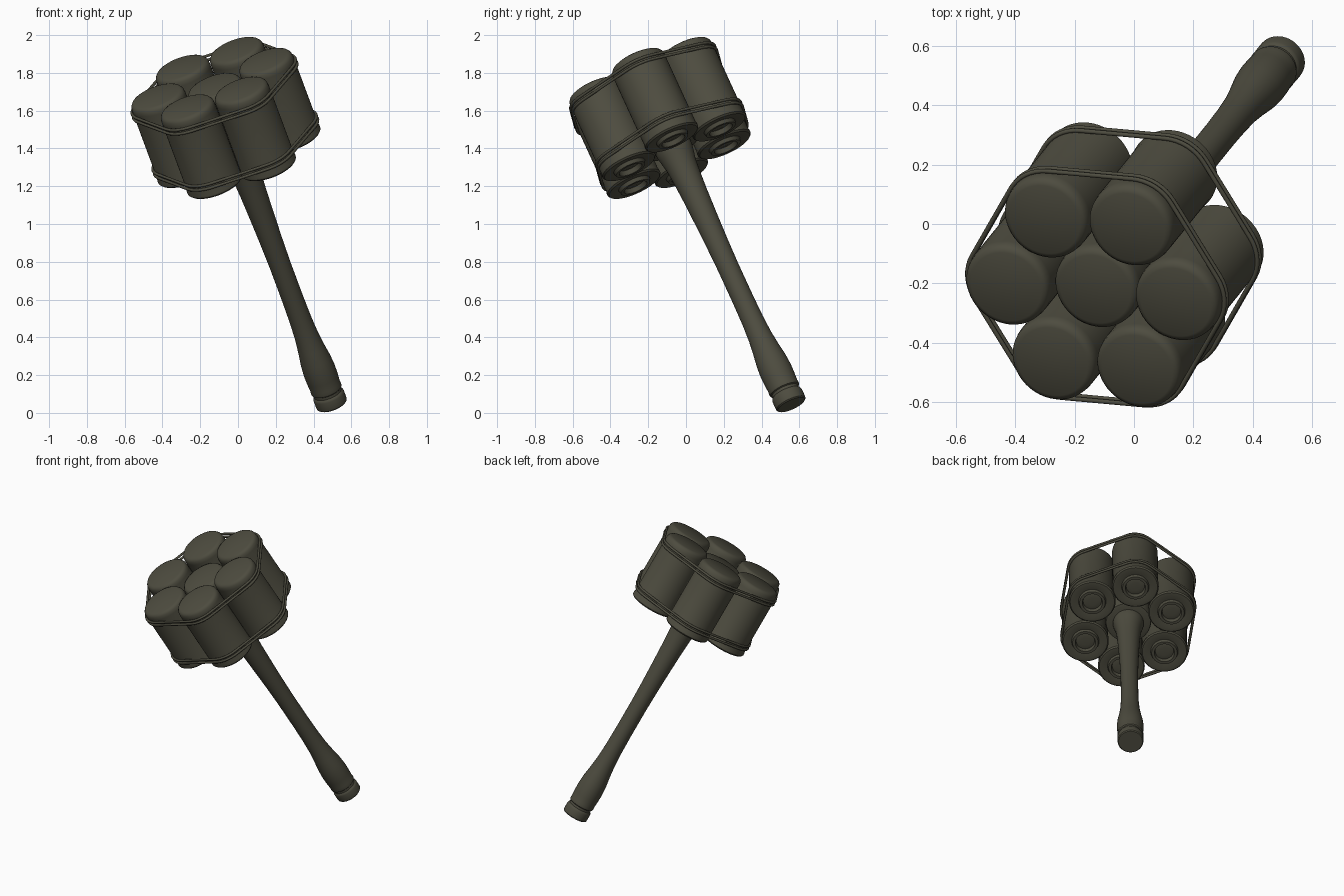
import bpy, bmesh, math
from mathutils import Vector, Matrix

if "Cube" in bpy.data.objects:
    bpy.data.objects.remove(bpy.data.objects["Cube"])

olive = bpy.data.materials.new("dark olive")
olive.diffuse_color = (0.075, 0.072, 0.05, 1)
olive.use_nodes = True
olive.node_tree.nodes["Principled BSDF"].inputs["Base Color"].default_value = olive.diffuse_color

# Tilted frame: w runs from the handle end to the head
w = Vector((-0.644, -0.796, 1.732)).normalized()
u = Vector((0.129, 0.224, 0.148))
u = (u - w * u.dot(w)).normalized()
v = w.cross(u)
FRAME = Matrix.Translation((0.498, 0.558, 0.043)) @ Matrix((u, v, w)).transposed().to_4x4()


def finish(name, bm, angle=35):
    bmesh.ops.remove_doubles(bm, verts=bm.verts, dist=1e-5)
    bmesh.ops.recalc_face_normals(bm, faces=bm.faces)
    me = bpy.data.meshes.new(name)
    bm.to_mesh(me)
    bm.free()
    me.materials.append(olive)
    ob = bpy.data.objects.new(name, me)
    bpy.context.collection.objects.link(ob)
    ob.matrix_world = FRAME
    bpy.ops.object.select_all(action='DESELECT')
    ob.select_set(True)
    bpy.context.view_layer.objects.active = ob
    bpy.ops.object.shade_smooth_by_angle(angle=math.radians(angle))
    return ob


def lathe(name, profile, x=0, y=0, n=48):
    """Spin an (r, t) profile round the head axis."""
    bm = bmesh.new()
    vs = [bm.verts.new((r, 0, t)) for r, t in profile]
    es = [bm.edges.new(p) for p in zip(vs, vs[1:])]
    bmesh.ops.spin(bm, geom=vs + es, cent=(0, 0, 0), axis=(0, 0, 1),
                   angle=math.tau, steps=n, use_merge=True)
    bmesh.ops.translate(bm, verts=bm.verts, vec=(x, y, 0))
    return finish(name, bm)


TOP, BOT, R, SP = 2.01, 1.525, 0.15, 0.302
cap = [(R, TOP - 0.04), (0.147, TOP - 0.018), (0.138, TOP - 0.006), (0.125, TOP), (0, TOP + 0.002)]

# Six outer charges, each with a rolled bottom lip and a screw socket
can = [(0, BOT + 0.012), (0.03, BOT + 0.008), (0.06, BOT + 0.014), (0.066, BOT - 0.012),
       (0.084, BOT - 0.012), (0.09, BOT + 0.008), (0.125, BOT + 0.002), (0.145, BOT + 0.003),
       (0.153, BOT + 0.012), (0.153, BOT + 0.024), (R, BOT + 0.032)] + cap
for k in range(6):
    a = k * math.pi / 3
    lathe(f"outer_charge_{k + 1}", can, SP * math.cos(a), SP * math.sin(a))

# Middle charge, set slightly lower
D = 0.045
lathe("middle_charge", [(0, 1.58), (0.125, 1.58), (0.145, 1.585), (R, 1.60)]
      + [(r, t - D) for r, t in cap])

# Turned handle with flared collar
lathe("handle", [(0, 0.07), (0.076, 0.07), (0.076, 0.085), (0.083, 0.09), (0.085, 0.10),
                 (0.083, 0.115), (0.086, 0.16), (0.087, 0.21), (0.083, 0.27), (0.073, 0.34),
                 (0.064, 0.42), (0.059, 0.52), (0.057, 0.65), (0.057, 0.85), (0.060, 1.0),
                 (0.065, 1.15), (0.071, 1.3), (0.077, 1.4), (0.083, 1.47), (0.094, 1.53),
                 (0.10, 1.56), (0.10, 1.59), (0, 1.59)])
# End cap
lathe("end_cap", [(0, 0), (0.078, 0), (0.084, 0.006), (0.085, 0.015), (0.085, 0.055),
                  (0.082, 0.065), (0.076, 0.07), (0, 0.07)])


# Binding wires: tube swept along the hull of the six charges
def wire(name, t, rad=0.008, seg=8, n=8):
    bm = bmesh.new()
    rings = []
    for k in range(6):
        for i in range(seg + 1):
            a = k * math.pi / 3 + (i / seg - 0.5) * math.pi / 3
            c = Vector((SP * math.cos(k * math.pi / 3), SP * math.sin(k * math.pi / 3), t))
            out = Vector((math.cos(a), math.sin(a), 0))
            c += out * (R + rad * 0.7)
            rings.append([bm.verts.new(c + out * rad * math.cos(j * math.tau / n)
                                       + Vector((0, 0, rad * math.sin(j * math.tau / n))))
                          for j in range(n)])
    for p, q in zip(rings, rings[1:] + rings[:1]):
        for j in range(n):
            m = (j + 1) % n
            bm.faces.new((p[j], p[m], q[m], q[j]))
    finish(name, bm, 60)


for label, t in (("upper", 1.945), ("lower", 1.60)):
    for i in (0, 1):
        wire(f"{label}_wire_{i + 1}", t + (i - 0.5) * 0.024)
